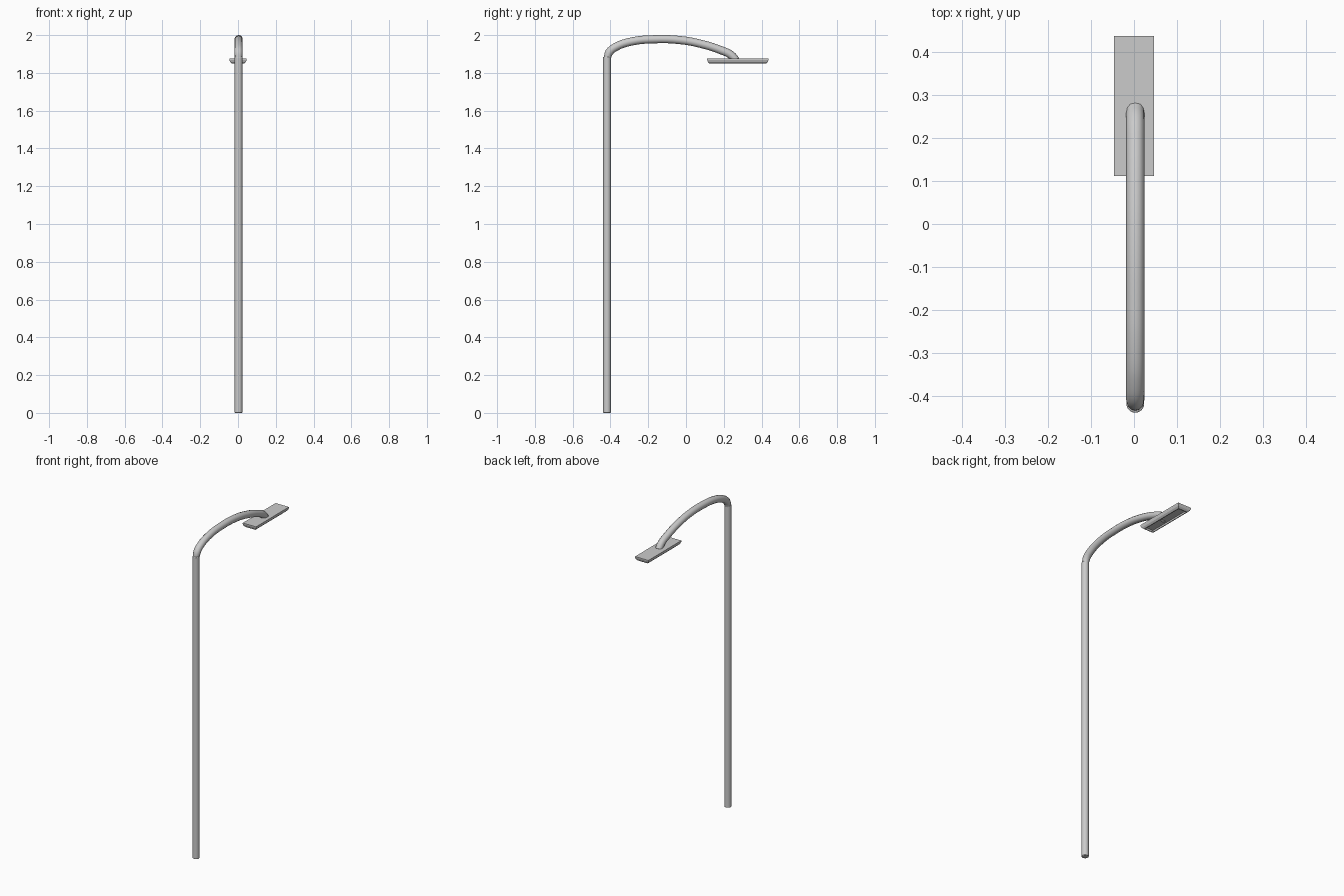
import bpy, bmesh

if "Cube" in bpy.data.objects:
    bpy.data.objects.remove(bpy.data.objects["Cube"])

PX, PY = 0.003, -0.418   # pole axis


def finish(ob, angle=0.6):
    bpy.ops.object.select_all(action='DESELECT')
    ob.select_set(True)
    bpy.context.view_layer.objects.active = ob
    bpy.ops.object.shade_smooth_by_angle(angle=angle)


# Upright pole, with a slightly rounded top rim
bpy.ops.mesh.primitive_cylinder_add(vertices=24, radius=0.0205, depth=1.885,
                                    location=(PX, PY, 0.9425))
pole = bpy.context.object
pole.name = "pole"
bev = pole.modifiers.new("rim", 'BEVEL')
bev.width = 0.003
bev.segments = 2
finish(pole)

# Curved arm: a round tube swept along a hand-placed arc
path = [(-.417, 1.875), (-.407, 1.908), (-.374, 1.936), (-.289, 1.966),
        (-.167, 1.978), (-.034, 1.974), (.082, 1.953), (.188, 1.919),
        (.240, 1.894), (.265, 1.865)]
cu = bpy.data.curves.new("arm", 'CURVE')
cu.dimensions = '3D'
cu.bevel_depth = 0.0215
cu.bevel_resolution = 4
cu.resolution_u = 4
cu.use_fill_caps = True
sp = cu.splines.new('BEZIER')
sp.bezier_points.add(len(path) - 1)
for i, (p, (y, z)) in enumerate(zip(sp.bezier_points, path)):
    p.co = (PX, y, z)
    p.handle_left_type = p.handle_right_type = 'AUTO'
    p.radius = 0.85 if i == 0 else 1.0
arm = bpy.data.objects.new("arm", cu)
bpy.context.collection.objects.link(arm)
bpy.ops.object.select_all(action='DESELECT')
arm.select_set(True)
bpy.context.view_layer.objects.active = arm
bpy.ops.object.convert(target='MESH')
arm = bpy.context.object
arm.name = "arm"
finish(arm)

# Lamp head: rectangular rings (inset, z) with a tapered rim and recessed underside
rings = [(0, 1.876), (0.0, 1.869), (0.004, 1.858), (0.013, 1.849),
         (0.018, 1.849), (0.020, 1.858)]
bm = bmesh.new()
loops = []
for d, z in rings:
    hx, y0, y1 = 0.046 - d, 0.112 + d, 0.437 - d
    loops.append([bm.verts.new(c) for c in
                  ((-hx, y0, z), (hx, y0, z), (hx, y1, z), (-hx, y1, z))])
for a, b in zip(loops, loops[1:]):
    for i in range(4):
        j = (i + 1) % 4
        bm.faces.new((a[i], b[i], b[j], a[j]))
bm.faces.new(loops[0])
bm.faces.new(loops[-1][::-1])
bmesh.ops.recalc_face_normals(bm, faces=bm.faces)
me = bpy.data.meshes.new("lamp_head")
bm.to_mesh(me)
bm.free()
head = bpy.data.objects.new("lamp_head", me)
bpy.context.collection.objects.link(head)
